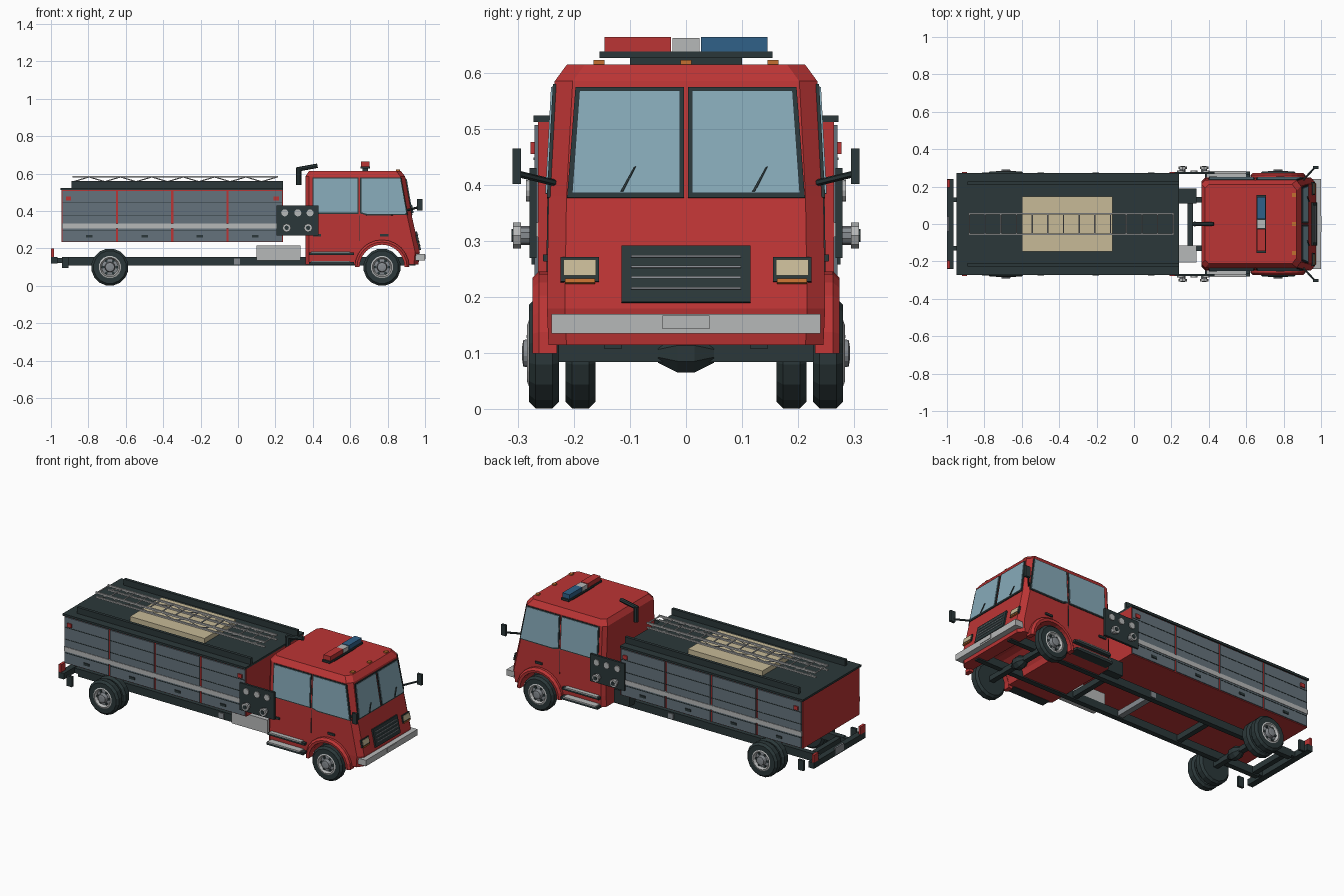
import bpy, bmesh, math
from mathutils import Vector, Matrix

if "Cube" in bpy.data.objects:
    bpy.data.objects.remove(bpy.data.objects["Cube"])


def material(name, r, g, b):
    mat = bpy.data.materials.new(name)
    mat.use_nodes = True
    mat.diffuse_color = (r, g, b, 1)
    mat.node_tree.nodes["Principled BSDF"].inputs["Base Color"].default_value = (r, g, b, 1)
    return mat


red = material("fire red", .5, .035, .035)
dark = material("dark green grey", .024, .039, .041)
glass = material("window blue", .24, .4, .48)
slate = material("shutter slate", .13, .17, .2)
silver = material("light grey", .47, .48, .48)
steel = material("steel grey", .24, .26, .28)
beige = material("beige", .57, .49, .31)
orange = material("orange", .55, .16, .03)
blue = material("beacon blue", .03, .12, .25)


def finish(name, bm, *mats):
    bmesh.ops.recalc_face_normals(bm, faces=bm.faces[:])
    mesh = bpy.data.meshes.new(name)
    bm.to_mesh(mesh)
    bm.free()
    for mat in mats:
        mesh.materials.append(mat)
    obj = bpy.data.objects.new(name, mesh)
    bpy.context.scene.collection.objects.link(obj)
    return obj


def box(name, x, y, z, mat):
    """Box from three (low, high) ranges."""
    bm = bmesh.new()
    centre = Vector([sum(r) / 2 for r in (x, y, z)])
    size = Vector([abs(r[1] - r[0]) for r in (x, y, z)])
    bmesh.ops.create_cube(bm, size=1, matrix=Matrix.Translation(centre) @ Matrix.Diagonal(size).to_4x4())
    return finish(name, bm, mat)


def pair(name, x, y, z, mat):
    """Box on the left and its mirror on the right."""
    box("left_" + name, x, y, z, mat)
    box("right_" + name, x, (-y[1], -y[0]), z, mat)


def rod(name, start, end, radius, mat, sides=6):
    a, b = Vector(start), Vector(end)
    bm = bmesh.new()
    turn = (b - a).to_track_quat("Z", "Y").to_matrix().to_4x4()
    bmesh.ops.create_cone(bm, cap_ends=True, segments=sides, radius1=radius, radius2=radius,
                          depth=(b - a).length, matrix=Matrix.Translation((a + b) / 2) @ turn)
    return finish(name, bm, mat)


def plate(name, points, outward, thick, mat):
    """Flat polygon lifted along its own normal."""
    points = [Vector(p) for p in points]
    normal = (points[1] - points[0]).cross(points[2] - points[0]).normalized()
    if normal.dot(Vector(outward)) < 0:
        normal.negate()
    bm = bmesh.new()
    low = [bm.verts.new(p - normal * .003) for p in points]
    high = [bm.verts.new(p + normal * thick) for p in points]
    bm.faces.new(low)
    bm.faces.new(high)
    for i in range(len(points)):
        j = i - 1
        bm.faces.new((low[j], low[i], high[i], high[j]))
    return finish(name, bm, mat)


def loft(name, rings, mats, index=lambda i: 0):
    bm = bmesh.new()
    loops = [[bm.verts.new(p) for p in ring] for ring in rings]
    for k, (a, b) in enumerate(zip(loops, loops[1:])):
        for i in range(len(a)):
            bm.faces.new((a[i - 1], a[i], b[i], b[i - 1])).material_index = index(k)
    bm.faces.new(loops[0]).material_index = index(0)
    bm.faces.new(loops[-1]).material_index = index(len(rings) - 2)
    return finish(name, bm, *mats)


def circle(x, y, z, radius, sides):
    turns = [math.tau * (i + .5) / sides for i in range(sides)]
    return [(x + radius * math.cos(t), y, z + radius * math.sin(t)) for t in turns]


# Cab shell: levels of height, front reach and half width
levels = [(.115, .965, .245), (.18, .972, .248), (.38, .928, .245), (.585, .893, .234), (.615, .87, .212)]


def cab_at(z):
    for (z0, f0, w0), (z1, f1, w1) in zip(levels, levels[1:]):
        if z <= z1:
            t = (z - z0) / (z1 - z0)
            return f0 + t * (f1 - f0), w0 + t * (w1 - w0)


def cab_ring(z, front, w):
    back = .38 if z > .6 else .36
    half = [(back, w - .02), (back + .02, w), (front - .025, w), (front, w - .032)]
    return [(x, y, z) for x, y in half] + [(x, -y, z) for x, y in reversed(half)]


axle_x, rear_x, hub_z = .77, -.685, .1
cab = loft("cab", [cab_ring(*lv) for lv in levels], [red])
cutter = loft("arch_cutter", [circle(axle_x, y, hub_z, .122, 24) for y in (-.4, .4)], [red])
cutter.hide_render = True
cut = cab.modifiers.new("wheel arches", "BOOLEAN")
cut.operation, cut.object = "DIFFERENCE", cutter
bpy.context.view_layer.objects.active = cab
bpy.ops.object.modifier_apply(modifier=cut.name)
bpy.data.objects.remove(cutter)


def front_plate(name, outline, thick, mat):
    plate(name, [(cab_at(z)[0], y, z) for y, z in outline], (1, 0, 0), thick, mat)


def side_plate(name, s, outline, thick, mat):
    plate(name, [(x, s * cab_at(z)[1], z) for x, z in outline], (0, s, 0), thick, mat)


def rect(a, b, c, d):
    return [(a, c), (b, c), (b, d), (a, d)]


# Grille and bumper
front_plate("grille", rect(-.115, .115, .19, .29), .009, dark)
for i in range(4):
    z = .212 + i * .019
    front_plate("grille_slat", rect(-.098, .098, z, z + .004), .012, steel)
box("front_bumper", (.95, 1), (-.24, .24), (.135, .17), silver)
box("number_plate", (.99, 1.003), (-.042, .042), (.143, .167), silver)

for s, side in ((1, "left_"), (-1, "right_")):
    # Windscreen, wipers and lamps
    def mirrored(points):
        return [(s * y, z) for y, z in points]
    front_plate(side + "windscreen_frame", mirrored([(.004, .377), (.212, .377), (.197, .574), (.004, .574)]), .004, dark)
    front_plate(side + "windscreen", mirrored([(.011, .385), (.203, .385), (.19, .567), (.011, .567)]), .007, glass)
    y = .13 if s > 0 else -.105
    front_plate(side + "wiper", [(y - .012, .387), (y - .007, .387), (y + .016, .432), (y + .012, .43)], .012, dark)
    front_plate(side + "lamp_housing", mirrored(rect(.155, .224, .227, .27)), .006, dark)
    front_plate(side + "headlamp", mirrored(rect(.16, .218, .237, .265)), .009, beige)
    front_plate(side + "indicator", mirrored(rect(.162, .216, .224, .231)), .009, orange)

    # Side windows, door seams and handles
    side_plate(side + "front_window_frame", s, [(.652, .387), (.69, .376), (.908, .378), (.872, .58), (.652, .58)], .003, dark)
    side_plate(side + "front_window", s, [(.659, .393), (.69, .384), (.9, .385), (.867, .574), (.659, .574)], .006, glass)
    side_plate(side + "rear_window_frame", s, rect(.398, .645, .385, .58), .003, dark)
    side_plate(side + "rear_window", s, rect(.405, .639, .392, .574), .006, glass)
    side_plate(side + "door_seam", s, rect(.647, .65, .24, .377), .002, dark)
    for x in (.4, .76):
        side_plate(side + "door_handle", s, rect(x, x + .045, .264, .276), .008, dark)

    # Wheel arch flare
    arcs = []
    for i in range(13):
        t = math.pi * i / 12
        arcs.append([(axle_x + r * math.cos(t), s * y, hub_z + r * math.sin(t))
                     for r, y in ((.12, .23), (.12, .272), (.134, .274), (.146, .262), (.146, .23))])
    loft(side + "wheel_arch", arcs, [red])

    # Mirror and arm
    box(side + "mirror", (.957, .987), (s * .294, s * .309), (.402, .465), dark)
    rod(side + "mirror_arm", (.9, s * .23, .403), (.965, s * .3, .42), .006, dark)

    # Pump panel with gauges and hose outlets
    box(side + "pump_panel", (.205, .43), (s * .266, s * .279), (.27, .43), dark)
    for x in (.25, .32, .385):
        rod(side + "gauge", (x, s * .27, .39), (x, s * .285, .39), .019, silver, 12)
    for x in (.26, .375):
        rod(side + "outlet", (x, s * .27, .31), (x, s * .297, .31), .017, steel, 10)
        rod(side + "outlet_cap", (x, s * .294, .31), (x, s * .308, .31), .023, silver, 8)
        rod(side + "outlet_centre", (x, s * .3, .31), (x, s * .311, .31), .012, dark, 8)

    # Equipment shutters
    bay = .296
    for i in range(4):
        x = -.943 + i * bay
        box(side + "shutter", (x + .005, x + bay - .006), (s * .26, s * .27), (.237, .507), slate)
        for z in (.295, .375, .445):
            box(side + "shutter_seam", (x + .005, x + bay - .006), (s * .262, s * .2715), (z, z + .004), dark)
        box(side + "shutter_handle", (x + .13, x + .165), (s * .265, s * .275), (.258, .272), dark)
    box(side + "stripe", (-.942, .238), (s * .262, s * .273), (.307, .333), silver)
    for x in (-.92, .19):
        box(side + "marker_lamp", (x, x + .028), (s * .262, s * .277), (.455, .477), red)

# Cab steps, roof markers and light bar
pair("lower_step", (.38, .62), (.225, .28), (.113, .127), dark)
pair("lower_tread", (.39, .6), (.23, .284), (.127, .133), silver)
pair("upper_step", (.38, .62), (.235, .268), (.165, .178), dark)
pair("upper_tread", (.39, .6), (.238, .272), (.178, .184), silver)
for y in (-.155, 0, .155):
    box("roof_marker", (.845, .865), (y - .01, y + .01), (.61, .623), orange)
box("beacon_base", (.655, .705), (-.154, .154), (.626, .638), dark)
box("beacon_stand", (.665, .695), (-.1, .1), (.61, .63), dark)
box("red_beacon", (.657, .703), (-.145, -.027), (.638, .664), red)
box("beacon_centre", (.657, .703), (-.024, .024), (.638, .662), silver)
box("blue_beacon", (.657, .703), (.027, .145), (.638, .664), blue)

# Water cannon behind the cab
rod("cannon_post", (.325, 0, .54), (.325, 0, .63), .014, dark, 8)
rod("cannon_barrel", (.315, 0, .622), (.425, 0, .642), .012, dark, 8)

# Equipment body and roof
box("body", (-.945, .24), (-.264, .264), (.233, .512), red)
box("roof_deck", (-.95, .24), (-.272, .272), (.512, .524), dark)
pair("roof_rail", (-.89, .24), (.208, .226), (.522, .56), dark)
box("roof_locker", (-.6, -.115), (-.147, .147), (.52, .553), beige)

# Roof ladder with braced sides
steps = 13
pitch = 1.09 / steps
for s in (1, -1):
    box("ladder_rail", (-.885, .215), (s * .05, s * .06), (.578, .588), silver)
    box("ladder_base_rail", (-.885, .215), (s * .05, s * .06), (.553, .561), silver)
    for i in range(steps):
        x, up = -.88 + i * pitch, i % 2
        rod("ladder_brace", (x, s * .055, .557 + up * .025), (x + pitch, s * .055, .582 - up * .025), .003, silver, 4)
for i in range(steps + 1):
    x = -.88 + i * pitch
    rod("ladder_rung", (x, -.055, .582), (x, .055, .582), .004, silver)

# Chassis
pair("chassis_rail", (-.94, .95), (.115, .145), (.108, .153), dark)
for x in (-.91, -.4, .3):
    box("cross_member", (x - .015, x + .015), (-.12, .12), (.115, .148), dark)
box("middle_cross_member", (-.022, .012), (-.15, .15), (.115, .145), steel)
box("water_tank", (.1, .335), (-.205, -.115), (.135, .215), silver)
box("battery_box", (.235, .335), (.11, .19), (.135, .215), dark)
box("rear_step", (-1, -.965), (-.24, .24), (.12, .155), dark)
box("rear_plate", (-1, -.99), (-.04, .04), (.125, .165), steel)
pair("step_bracket", (-.97, -.93), (.118, .142), (.122, .15), dark)
pair("tail_lamp", (-1, -.985), (.195, .238), (.155, .2), red)
pair("mud_flap", (-.94, -.905), (.238, .252), (.095, .155), dark)

# Axles and wheels
section = [(.055, .226), (.088, .226), (.1, .238), (.1, .268), (.088, .28),
           (.06, .28), (.052, .283), (.044, .268), (.028, .27), (.024, .29), (.012, .292)]
for x in (axle_x, rear_x):
    box("axle", (x - .015, x + .015), (-.24, .24), (.085, .115), dark)
    loft("differential", [circle(x, y, hub_z, r, 8) for y, r in ((-.05, .018), (-.015, .037), (.015, .037), (.05, .018))], [dark])
    for s in (1, -1):
        loft("wheel", [circle(x, s * y, hub_z, r, 16) for r, y in section], [dark, silver, steel],
             lambda k: 0 if k < 5 else 1 if k < 7 else 2)
        for i in range(6):
            t = math.tau * i / 6
            px, pz = x + .037 * math.cos(t), hub_z + .037 * math.sin(t)
            rod("wheel_hole", (px, s * .262, pz), (px, s * .274, pz), .008, dark, 6)
        if x == rear_x:
            loft("inner_wheel", [circle(x, s * (y - .065), hub_z, r, 16) for r, y in section[:6]], [dark])
